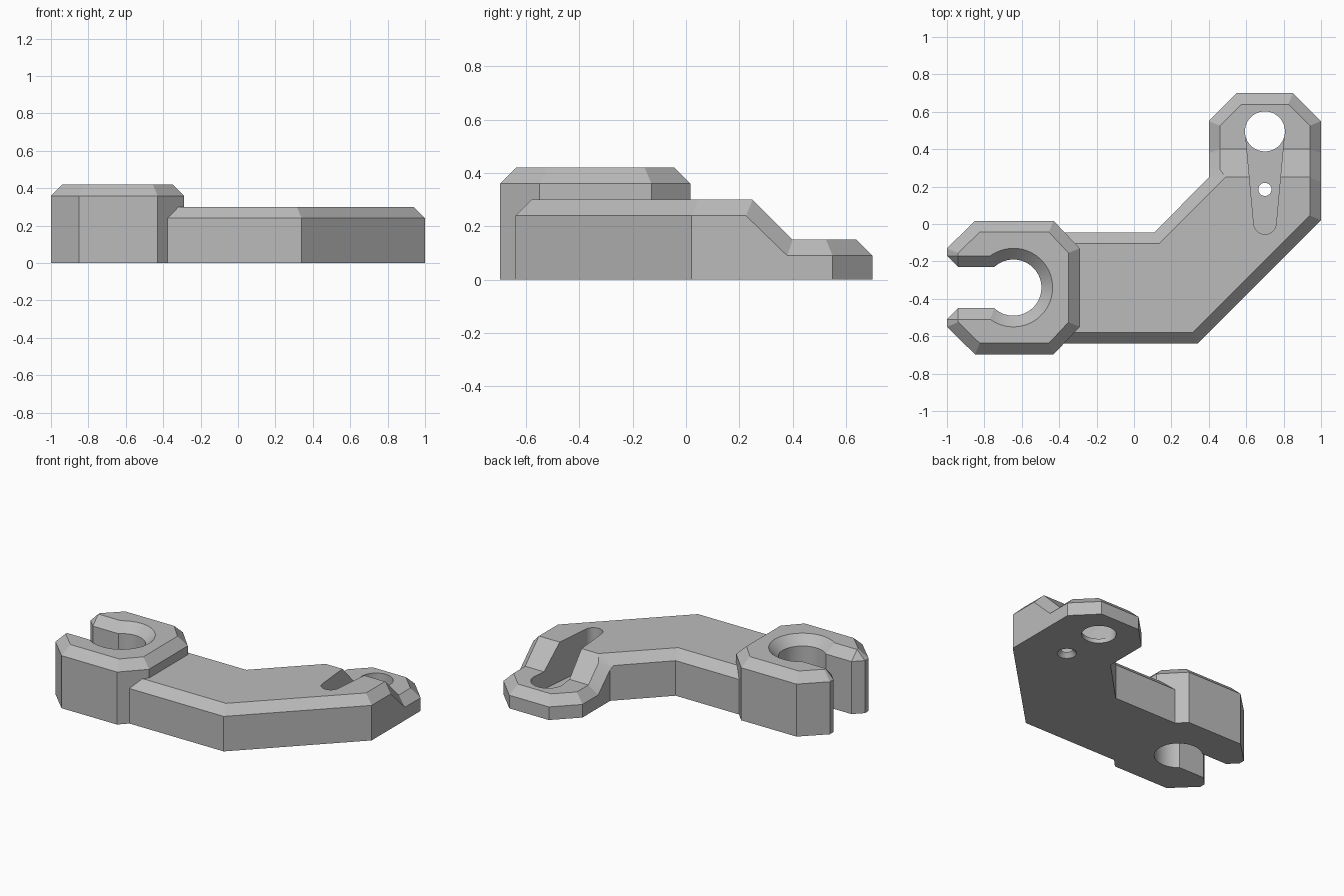
import bpy
import bmesh
from math import pi, sin, cos, asin

default_cube = bpy.data.objects.get("Cube")
if default_cube:
    bpy.data.objects.remove(default_cube)

# Single plain grey
grey = bpy.data.materials.new("plain grey")
grey.use_nodes = True
colour = (0.5, 0.5, 0.5, 1)
grey.diffuse_color = colour
grey.node_tree.nodes["Principled BSDF"].inputs["Base Color"].default_value = colour


def loft(name, rings, caps=None):
    """Skin equal rings from bottom to top; caps lists index groups closing the top."""
    bm = bmesh.new()
    rows = [[bm.verts.new(point) for point in ring] for ring in rings]
    count = len(rows[0])
    for low, high in zip(rows, rows[1:]):
        for i in range(count):
            j = (i + 1) % count
            bm.faces.new((low[i], low[j], high[j], high[i]))
    bm.faces.new(list(reversed(rows[0])))
    for group in caps or [range(count)]:
        bm.faces.new([rows[-1][i] for i in group])
    bmesh.ops.remove_doubles(bm, verts=bm.verts, dist=0.0001)
    bmesh.ops.recalc_face_normals(bm, faces=bm.faces)
    mesh = bpy.data.meshes.new(name)
    bm.to_mesh(mesh)
    bm.free()
    mesh.materials.append(grey)
    obj = bpy.data.objects.new(name, mesh)
    bpy.context.collection.objects.link(obj)
    return obj


def at_height(points, z):
    return [(p[0], p[1], z) for p in points]


def arc(x, y, radius, start, end, steps):
    angles = [start + (end - start) * i / steps for i in range(steps + 1)]
    return [(x + radius * cos(a), y + radius * sin(a)) for a in angles]


def circle(x, y, radius, steps=64):
    return arc(x, y, radius, 0, 2 * pi, steps)[:-1]


def cut(target, cutter):
    cutter.hide_render = True
    mod = target.modifiers.new("cut", "BOOLEAN")
    mod.operation = "DIFFERENCE"
    mod.solver = "EXACT"
    mod.object = cutter
    bpy.context.view_layer.objects.active = target
    bpy.ops.object.modifier_apply(modifier=mod.name)
    bpy.data.objects.remove(cutter)


def smooth(obj):
    bpy.ops.object.select_all(action="DESELECT")
    obj.select_set(True)
    bpy.context.view_layer.objects.active = obj
    bpy.ops.object.shade_smooth_by_angle(angle=pi / 9)


# Bent arm: wall edge and chamfered top edge, stepping down to the thin tip
high_wall, high_top, low_wall, low_top = 0.24, 0.30, 0.09, 0.15
wall_edge = [
    (-0.42, -0.64, high_wall), (0.34, -0.64, high_wall), (1, 0.02, high_wall),
    (1, 0.225, high_wall), (1, 0.38, low_wall), (1, 0.55, low_wall),
    (0.85, 0.7, low_wall), (0.55, 0.7, low_wall), (0.4, 0.55, low_wall),
    (0.4, 0.38, low_wall), (0.4, 0.25, 0.215), (0.385, 0.235, high_wall),
    (0.11, -0.045, high_wall), (-0.42, -0.045, high_wall)]
top_edge = [
    (-0.42, -0.58, high_top), (0.315, -0.58, high_top), (0.94, 0.045, high_top),
    (0.94, 0.25, high_top), (0.94, 0.4, low_top), (0.94, 0.525, low_top),
    (0.825, 0.64, low_top), (0.575, 0.64, low_top), (0.46, 0.525, low_top),
    (0.46, 0.4, low_top), (0.46, 0.29, 0.26), (0.49, 0.25, high_top),
    (0.135, -0.105, high_top), (-0.42, -0.105, high_top)]
flat_top = [0, 1, 2, 3, 11, 12, 13]
ramp = [3, 4, 9, 10, 11]
tip_top = range(4, 10)
arm = loft("bent_arm", [at_height(wall_edge, 0), wall_edge, top_edge],
           [flat_top, ramp, tip_top])

# Keyhole: tapered slot with a thin floor, round through hole, countersunk pin hole
hole_x, hole_y, hole_r = 0.7, 0.495, 0.107
end_y, end_r, floor = 0.005, 0.06, 0.03
tilt = asin((hole_r - end_r) / (hole_y - end_y))
slot = arc(hole_x, end_y, end_r, -pi - -tilt, -tilt, 24)
slot += arc(hole_x, hole_y, hole_r - 0.0005, tilt, pi - tilt, 1)
cut(arm, loft("slot_cutter", [at_height(slot, floor), at_height(slot, 1)]))
ring = circle(hole_x, hole_y, hole_r)
cut(arm, loft("hole_cutter", [at_height(ring, -1), at_height(ring, 1)]))
pin_y = 0.185
cut(arm, loft("pin_cutter", [at_height(circle(hole_x, pin_y, 0.085), -floor),
                             at_height(circle(hole_x, pin_y, 0.035), floor),
                             at_height(circle(hole_x, pin_y, 0.035), 0.1)]))
smooth(arm)

# Open clamp: half of the outline as (wall edge, top edge) pairs, then mirrored
clamp_x, clamp_y = -0.645, -0.34
bore, rim = 0.15, 0.21
gap, rim_gap = 0.11, 0.17
half = [((-0.29, 0.21), (-0.35, 0.185)),
        ((-0.43, 0.357), (-0.455, 0.297)),
        ((-0.85, 0.357), (-0.825, 0.297)),
        ((-1, 0.21), (-0.94, 0.185)),
        ((-1, rim_gap), (-0.94, rim_gap)),
        ((-0.94, gap), (-0.94, rim_gap))]
half += zip(arc(clamp_x, 0, bore, pi - asin(gap / bore), 0, 24),
            arc(clamp_x, 0, rim, pi - asin(rim_gap / rim), 0, 24))


def mirrored(points):
    back = [(x, clamp_y + y) for x, y in points]
    front = [(x, clamp_y - y) for x, y in reversed(points[:-1])]
    return back + front


clamp_wall = mirrored([pair[0] for pair in half])
clamp_top = mirrored([pair[1] for pair in half])
clamp = loft("open_clamp", [at_height(clamp_wall, 0), at_height(clamp_wall, 0.36),
                            at_height(clamp_top, 0.42)])
smooth(clamp)
